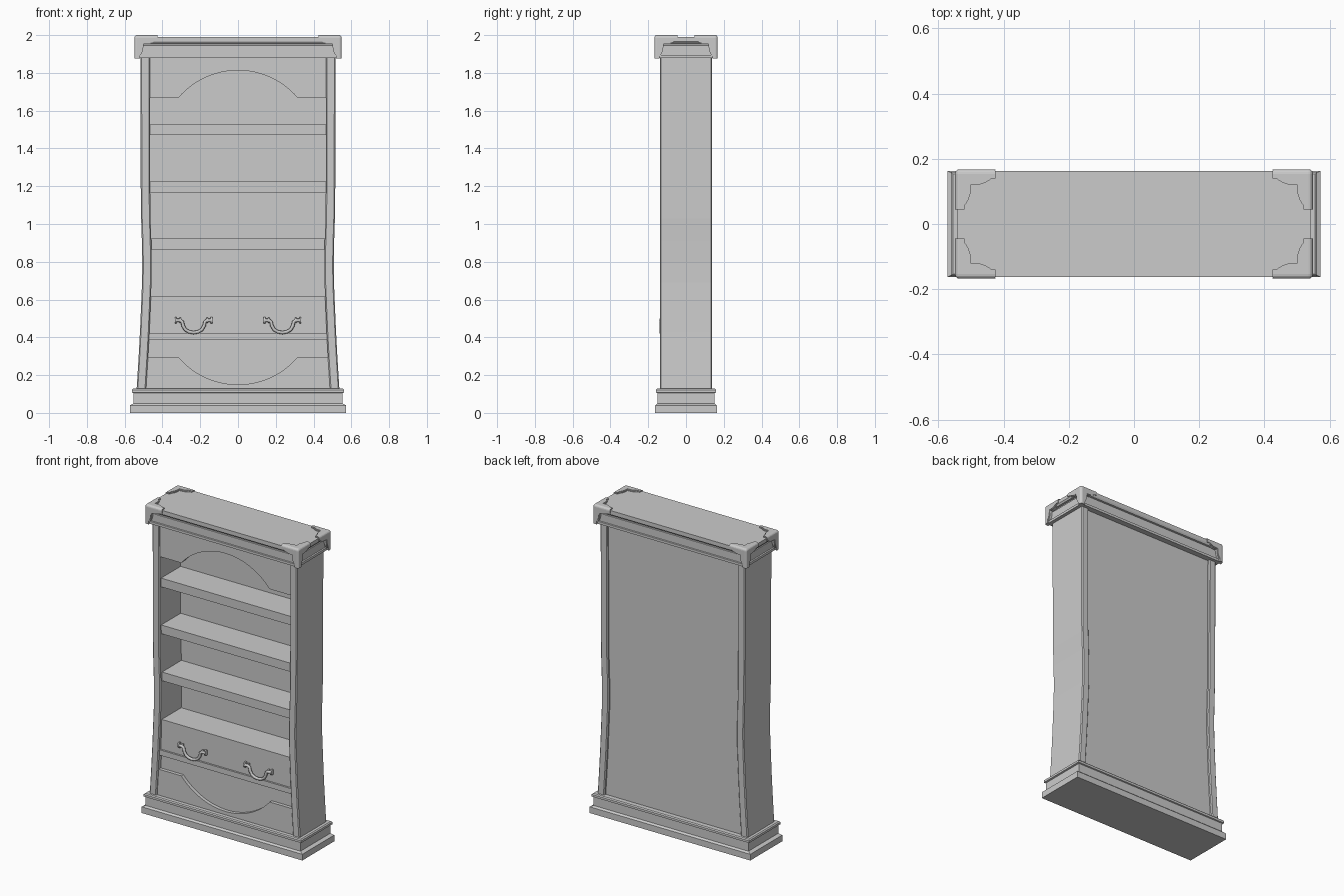
import bpy, bmesh, math
from mathutils import Vector

if "Cube" in bpy.data.objects:
    bpy.data.objects.remove(bpy.data.objects["Cube"])


def finish(name, bm, smooth=None):
    bmesh.ops.recalc_face_normals(bm, faces=bm.faces)
    mesh = bpy.data.meshes.new(name)
    bm.to_mesh(mesh)
    bm.free()
    ob = bpy.data.objects.new(name, mesh)
    bpy.context.collection.objects.link(ob)
    if smooth:
        bpy.ops.object.select_all(action='DESELECT')
        ob.select_set(True)
        bpy.context.view_layer.objects.active = ob
        bpy.ops.object.shade_smooth_by_angle(angle=math.radians(smooth))
    return ob


def bevel(ob, width, segments=1):
    m = ob.modifiers.new("bevel", 'BEVEL')
    m.width, m.segments = width, segments


def mirror(ob, x=True, y=False):
    m = ob.modifiers.new("mirror", 'MIRROR')
    m.use_axis = (x, y, False)


def box(name, lo, hi):
    bm = bmesh.new()
    bmesh.ops.create_cube(bm, size=1)
    lo, hi = Vector(lo), Vector(hi)
    for v in bm.verts:
        v.co = (lo + hi) / 2 + v.co * (hi - lo)
    return finish(name, bm)


def add_prism(bm, pts, a, b, place):
    """Extrude a 2D outline from depth a to b; place(u, v, d) gives the 3D point."""
    face = bm.faces.new([bm.verts.new(place(u, v, a)) for u, v in pts])
    ext = bmesh.ops.extrude_face_region(bm, geom=[face])['geom']
    shift = Vector(place(0, 0, b)) - Vector(place(0, 0, a))
    bmesh.ops.translate(bm, vec=shift, verts=[g for g in ext if isinstance(g, bmesh.types.BMVert)])


def prism(name, pts, a, b, place, smooth=None):
    bm = bmesh.new()
    add_prism(bm, pts, a, b, place)
    return finish(name, bm, smooth)


def moulding(name, rings):
    """Stack of rectangles (z, half width, half depth) skinned into a moulding."""
    bm = bmesh.new()
    loops = [[bm.verts.new((sx * x, sy * y, z)) for sx, sy in ((-1, -1), (1, -1), (1, 1), (-1, 1))]
             for z, x, y in rings]
    for l0, l1 in zip(loops, loops[1:]):
        for i in range(4):
            j = (i + 1) % 4
            bm.faces.new((l0[i], l0[j], l1[j], l1[i]))
    bm.faces.new(loops[0])
    bm.faces.new(loops[-1])
    return finish(name, bm)


FRONT = lambda u, v, d: (u, d, v)

# Stepped plinth
moulding("plinth", [(0, .573, .163), (.04, .573, .163), (.05, .552, .152), (.105, .552, .152),
                    (.108, .562, .159), (.122, .562, .159), (.128, .555, .153)])

# Cornice below the corner caps
moulding("cornice", [(1.878, .538, .158), (1.894, .538, .158), (1.896, .530, .151), (1.945, .530, .151),
                     (1.947, .524, .146), (1.955, .524, .146), (1.957, .536, .157), (1.967, .543, .163),
                     (1.99, .543, .163)])

# Flared side panels
outer = [(.537, .12), (.526, .3), (.519, .43), (.513, .57), (.508, .69), (.507, .8), (.509, .91),
         (.513, 1.03), (.515, 1.2), (.516, 1.885)]
side = prism("side_panel", outer + [(x - .05, z) for x, z in reversed(outer)], -.138, .138, FRONT)
bevel(side, .006)
mirror(side)

# Back board, shelves, drawer and rail
W = .495
box("back_board", (-W, .08, .12), (W, .122, 1.885))
for i, z in enumerate((.56, .866, 1.168, 1.47)):
    box(f"shelf_{i + 1}", (-W, -.118, z), (W, .09, z + .056))
box("drawer_front", (-W, -.116, .415), (W, .09, .565))
box("drawer_rail", (-W, -.128, .387), (W, .09, .422))
box("lower_recess", (-W, -.106, .12), (W, .09, .4))


# Arched front panels
def arch(base, rise, edge):
    half, r = .315, (.315 ** 2 + .145 ** 2) / .29
    a = math.asin(half / r)
    pts = [(-W, edge), (-W, base)]
    for i in range(25):
        t = -a + 2 * a * i / 24
        pts.append((r * math.sin(t), base + rise * (r * math.cos(t) - r + .145)))
    return pts + [(W, base), (W, edge)]


prism("upper_arch_panel", arch(1.668, 1, 1.885), -.128, -.095, FRONT)
prism("lower_arch_panel", arch(.295, -1, .12), -.128, -.095, FRONT)

# Corner caps: three scalloped plates trimmed by one rounded block
block = box("cap_trim_block", (-.549, -.168, 1.7), (.549, .168, 2.0))
bevel(block, .014, 4)
block.hide_render = True
block.hide_viewport = True

SIZE, NOTCH = .125, .049


def quarter(cx, cy, a0, rx, ry):
    return [(cx + rx * math.cos(math.radians(a0 + 15 * i)), cy + ry * math.sin(math.radians(a0 + 15 * i)))
            for i in range(7)]


def scallop(inset):
    s, n = SIZE - inset, NOTCH - inset * .6
    r = s - n - .012
    one = [(s - r + r * math.sin(math.radians(a)), n * (1 - math.cos(math.radians(a)) ** .8))
           for a in range(90, -1, -15)]
    one = [(s - r * (1 - math.cos(math.radians(a))), n * math.sin(math.radians(a)))
           for a in range(0, 91, 15)]
    return [(0, 0)] + one + [(n, n)] + [(v, u) for u, v in reversed(one)]


cap_places = {"top": lambda u, v, d: (.55 - u, -.169 + v, 2.001 - d),
              "front": lambda u, v, d: (.55 - u, -.169 + d, 2.001 - v),
              "side": lambda u, v, d: (.55 - d, -.169 + u, 2.001 - v)}
for label, place in cap_places.items():
    # small step border under the main plate
    for part, inset, depth in (("cap", .006, 0), ("cap_rim", 0, .005)):
        plate = prism(f"corner_{part}_{label}", scallop(inset), depth, .03, place, 40)
        m = plate.modifiers.new("trim", 'BOOLEAN')
        m.operation, m.object, m.solver = 'INTERSECT', block, 'EXACT'
        mirror(plate, True, True)

# Drawer pulls
path = [(-.096, .49), (-.07, .49), (-.06, .482), (-.056, .462), (-.044, .441), (-.024, .429), (0, .425)]
path += [(-x, z) for x, z in reversed(path[:-1])]
for label, cx in (("left", -.235), ("right", .235)):
    bm = bmesh.new()
    rings = []
    for i, (x, z) in enumerate(path):
        p, q = path[max(i - 1, 0)], path[min(i + 1, len(path) - 1)]
        t = Vector((q[0] - p[0], 0, q[1] - p[1])).normalized()
        n = t.cross(Vector((0, 1, 0)))
        rings.append([bm.verts.new(Vector((cx + x, -.132, z)) + .009 * (math.cos(k * math.pi / 4) * n
                      + math.sin(k * math.pi / 4) * Vector((0, 1, 0)))) for k in range(8)])
    for r0, r1 in zip(rings, rings[1:]):
        for k in range(8):
            bm.faces.new((r0[k], r0[k - 1], r1[k - 1], r1[k]))
    bm.faces.new(rings[0])
    bm.faces.new(rings[-1])
    finish(f"{label}_pull_bail", bm, 50)
    for s in (-1, 1):
        bm = bmesh.new()
        for a, b, r in ((.068, .076, .014), (.09, .099, .018)):
            disc = [(r * math.cos(k * math.pi / 6), r * math.sin(k * math.pi / 6)) for k in range(12)]
            add_prism(bm, disc, a, b, lambda u, v, d: (cx + s * d, -.124 + u, .49 + v))
        finish(f"{label}_pull_mount_{'outer' if s * cx > 0 else 'inner'}", bm, 40)
